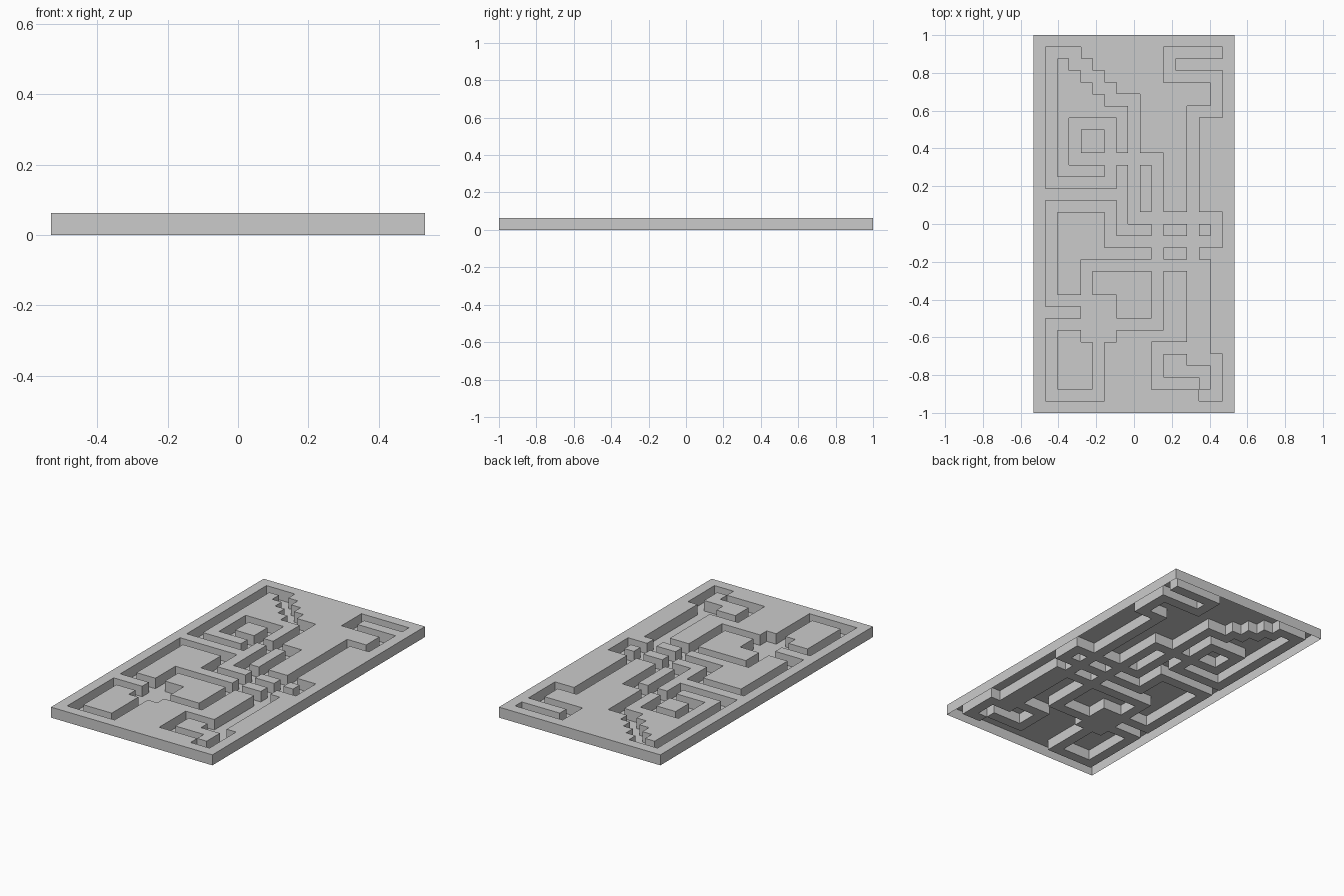
import bpy, bmesh

if "Cube" in bpy.data.objects:
    bpy.data.objects.remove(bpy.data.objects["Cube"])

COLS, ROWS = 17, 32
CELL = 2 / ROWS          # square tiles
HEIGHT = CELL            # blocks are one tile high

# Corridors as walks between corner tiles (column from left, row from back)
corridors = {
    "north_west_loop": [(8, 15), (8, 5), (6, 5), (6, 4), (5, 4), (5, 3), (4, 3), (4, 2),
                        (3, 2), (3, 1), (1, 1), (1, 12), (6, 12), (6, 10)],
    "square_ring": [(3, 7), (6, 7), (6, 10), (3, 10), (3, 7)],
    "centre_to_south_west": [(6, 10), (10, 10), (10, 24), (1, 24), (1, 30), (5, 30), (5, 23)],
    "west_loop": [(15, 17), (6, 17), (6, 14), (1, 14), (1, 22), (6, 22), (6, 25),
                  (4, 25), (4, 19), (14, 19)],
    "east_link": [(8, 15), (15, 15), (15, 17)],
    "north_east_bend": [(15, 1), (11, 1), (11, 3), (15, 3), (15, 6), (13, 6), (13, 26)],
    "south_east_bend": [(14, 19), (14, 26), (10, 26), (10, 29), (13, 29)],
    "south_east_hook": [(13, 27), (15, 27), (15, 30), (14, 30)],
}


def walk(points):
    """All tiles along a chain of straight runs."""
    for (c0, r0), (c1, r1) in zip(points, points[1:]):
        for c in range(min(c0, c1), max(c0, c1) + 1):
            for r in range(min(r0, r1), max(r0, r1) + 1):
                yield c, r


path = {tile for pts in corridors.values() for tile in walk(pts)}


def is_block(c, r):
    return 0 <= c < COLS and 0 <= r < ROWS and (c, r) not in path


bm = bmesh.new()
verts = {}


def vert(c, r, level):
    key = (c, r, level)
    if key not in verts:
        verts[key] = bm.verts.new(((c - COLS / 2) * CELL, (ROWS / 2 - r) * CELL, level * HEIGHT))
    return verts[key]


for c in range(COLS):
    for r in range(ROWS):
        # floor tile or block top; corners run anticlockwise from front left
        level = int(is_block(c, r))
        corners = [(c, r + 1), (c + 1, r + 1), (c + 1, r), (c, r)]
        bm.faces.new([vert(x, y, level) for x, y in corners])
        if not level:
            continue
        # walls wherever a block meets a corridor or the outside
        sides = [(0, 1), (1, 0), (0, -1), (-1, 0)]
        for i, (dc, dr) in enumerate(sides):
            if not is_block(c + dc, r + dr):
                a, b = corners[i], corners[(i + 1) % 4]
                bm.faces.new([vert(*a, 0), vert(*b, 0), vert(*b, 1), vert(*a, 1)])

mesh = bpy.data.meshes.new("maze_plate")
bm.to_mesh(mesh)
bm.free()
bpy.context.collection.objects.link(bpy.data.objects.new("maze_plate", mesh))
